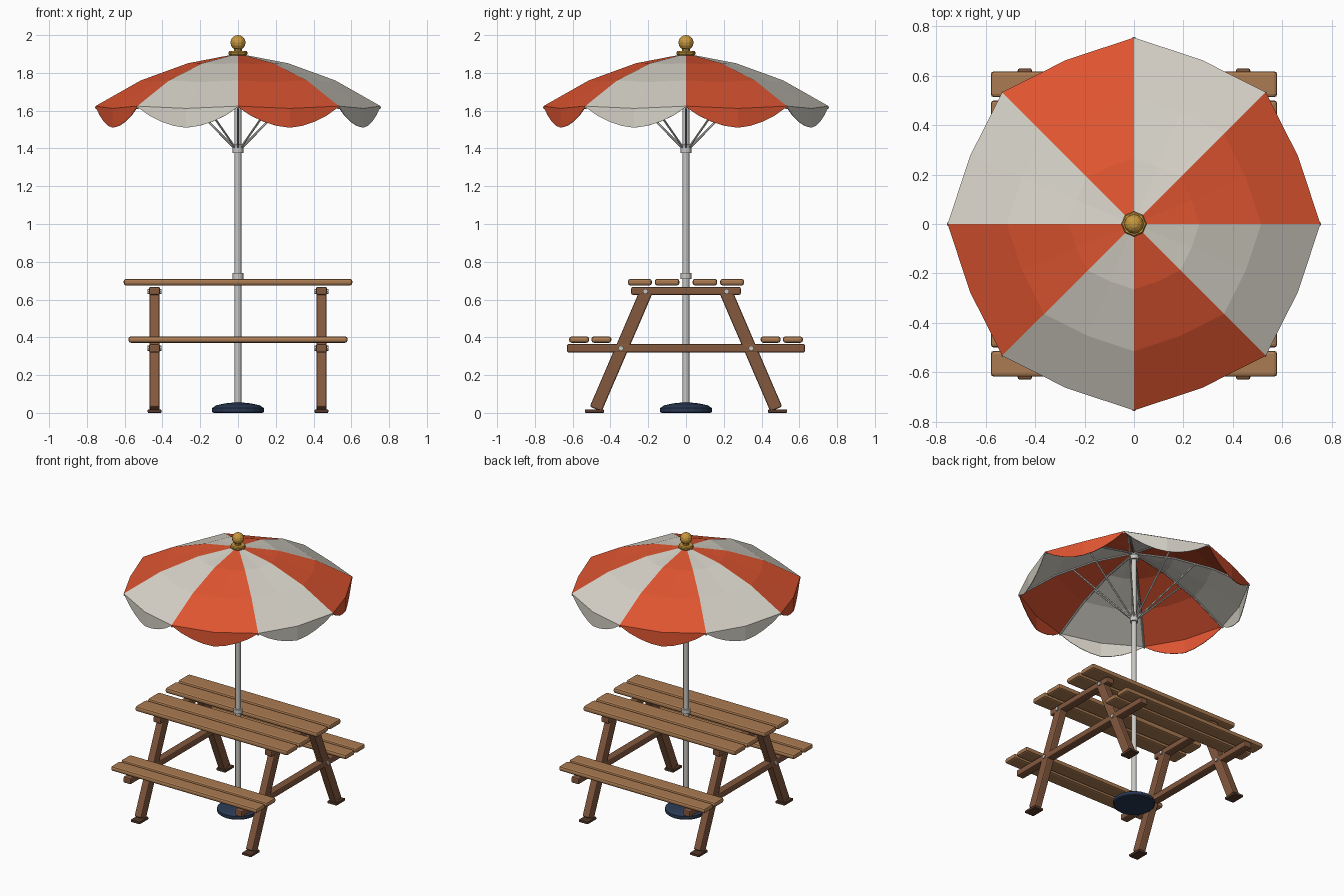
import bpy, bmesh, math
from mathutils import Vector

if "Cube" in bpy.data.objects:
    bpy.data.objects.remove(bpy.data.objects["Cube"])


def mat(name, r, g, b):
    m = bpy.data.materials.new(name)
    m.diffuse_color = (r, g, b, 1)
    m.use_nodes = True
    m.node_tree.nodes["Principled BSDF"].inputs["Base Color"].default_value = m.diffuse_color
    return m


BOARD = mat("light wood", 0.41, 0.20, 0.085)
FRAME = mat("brown wood", 0.23, 0.098, 0.048)
FOOT = mat("dark wood", 0.09, 0.04, 0.022)
METAL = mat("pale metal", 0.58, 0.57, 0.54)
NAVY = mat("navy", 0.022, 0.04, 0.085)
GOLD = mat("gold", 0.58, 0.31, 0.045)
RED = mat("red cloth", 0.73, 0.09, 0.03)
WHITE = mat("off white cloth", 0.68, 0.65, 0.58)


def finish(name, bm, *mats):
    me = bpy.data.meshes.new(name)
    bm.to_mesh(me)
    bm.free()
    ob = bpy.data.objects.new(name, me)
    bpy.context.collection.objects.link(ob)
    for m in mats:
        me.materials.append(m)
    return ob


def box(name, centre, size, m, bevel=0.008, tilt=0.0, segments=2):
    bm = bmesh.new()
    bmesh.ops.create_cube(bm, size=1)
    bmesh.ops.scale(bm, vec=size, verts=bm.verts)
    ob = finish(name, bm, m)
    ob.location = centre
    ob.rotation_euler.x = tilt
    mod = ob.modifiers.new("soft edges", 'BEVEL')
    mod.width, mod.segments = bevel, segments
    return ob


def rod(name, a, b, radius, m, sides=8):
    a, b = Vector(a), Vector(b)
    bm = bmesh.new()
    bmesh.ops.create_cone(bm, cap_ends=True, segments=sides, radius1=radius,
                          radius2=radius, depth=(b - a).length)
    for f in bm.faces:
        f.smooth = sides > 8 and len(f.verts) == 4
    ob = finish(name, bm, m)
    ob.location = (a + b) / 2
    ob.rotation_euler = (b - a).to_track_quat('Z', 'Y').to_euler()
    return ob


def lathe(name, profile, m, sides):
    bm = bmesh.new()
    rings = [[bm.verts.new((r * math.cos(math.tau * i / sides),
                            r * math.sin(math.tau * i / sides), z))
              for i in range(sides)] for r, z in profile]
    for lo, hi in zip(rings, rings[1:]):
        for i in range(sides):
            j = (i + 1) % sides
            bm.faces.new((lo[i], lo[j], hi[j], hi[i]))
    bm.faces.new(rings[0][::-1])
    bm.faces.new(rings[-1])
    return finish(name, bm, m)


# Table top and seat boards
for s in (-1, 1):
    for y, w in ((0.10, 0.13), (0.244, 0.126)):
        box("table_board", (0, s * y, 0.692), (1.21, w, 0.036), BOARD, 0.013)
    for y in (0.448, 0.566):
        box("seat_board", (0, s * y, 0.388), (1.16, 0.105, 0.034), BOARD, 0.013)

# Two end frames: splayed legs, feet, cross beams and bolts
for sx in (-1, 1):
    x = sx * 0.442
    box("top_beam", (x, 0, 0.646), (0.058, 0.58, 0.042), FRAME)
    box("seat_beam", (x, 0, 0.342), (0.058, 1.26, 0.044), FRAME)
    for s in (-1, 1):
        low, high = Vector((x, s * 0.478, 0.02)), Vector((x, s * 0.205, 0.655))
        d = high - low
        box("leg", (low + high) / 2, (0.054, 0.068, d.length), FRAME,
            tilt=math.atan2(-d.y, d.z))
        box("foot_pad", (x, s * 0.485, 0.009), (0.072, 0.10, 0.018), FOOT, 0.004)
        for y, z in ((0.215, 0.643), (0.345, 0.342)):
            rod("bolt", (x - 0.037, s * y, z), (x + 0.037, s * y, z),
                0.014, METAL)

# Base, pole and collars
lathe("base", [(0.13, 0), (0.137, 0.006), (0.137, 0.026), (0.115, 0.040),
               (0.07, 0.050), (0.03, 0.054)], NAVY, 20)
rod("pole", (0, 0, 0.04), (0, 0, 1.895), 0.018, METAL, 12)
for name, z0, z1, r in (("table_collar", 0.71, 0.74, 0.029),
                        ("strut_collar", 1.375, 1.42, 0.028),
                        ("rib_hub", 1.84, 1.87, 0.032)):
    rod(name, (0, 0, z0), (0, 0, z1), r, METAL, 12)

# Finial
lathe("finial_ring", [(0.046, 1.893), (0.051, 1.899), (0.051, 1.909),
                      (0.046, 1.915)], GOLD, 8)
rod("finial_neck", (0, 0, 1.91), (0, 0, 1.935), 0.02, GOLD)
bm = bmesh.new()
bmesh.ops.create_uvsphere(bm, u_segments=12, v_segments=8, radius=0.04)
finish("finial_ball", bm, GOLD).location.z = 1.96

# Canopy: eight panels, bulging a little between the ribs
PROFILE = [(0.0, 1.902), (0.265, 1.851), (0.515, 1.760), (0.755, 1.624)]
PANELS = 8


def canopy_point(r, z, half_step):
    a = math.pi * half_step / PANELS
    k = 0.952 if half_step % 2 else 1.0
    drop = 0.012 * r / 0.755 if half_step % 2 else 0
    return Vector((r * k * math.cos(a), r * k * math.sin(a), z - drop))


def thicken(ob):
    mod = ob.modifiers.new("cloth", 'SOLIDIFY')
    mod.thickness, mod.offset = 0.004, -1


bm = bmesh.new()
n = PANELS * 2
apex = bm.verts.new((0, 0, PROFILE[0][1]))
rings = [[bm.verts.new(canopy_point(r, z, i)) for i in range(n)]
         for r, z in PROFILE[1:]]
for i in range(n):
    j = (i + 1) % n
    faces = [bm.faces.new((apex, rings[0][i], rings[0][j]))]
    for a, b in zip(rings, rings[1:]):
        faces.append(bm.faces.new((a[i], b[i], b[j], a[j])))
    for f in faces:
        f.material_index = (i // 2) % 2
thicken(finish("canopy", bm, RED, WHITE))

# Scalloped valance hanging from the rim
bm = bmesh.new()
STEPS = 8
for p in range(PANELS):
    a, m, b = (canopy_point(*PROFILE[-1], p * 2 + i) for i in range(3))
    if p == PANELS - 1:
        b = canopy_point(*PROFILE[-1], 0)
    top, low = [], []
    for i in range(STEPS + 1):
        t = i / STEPS
        q = a.lerp(m, 2 * t) if t <= 0.5 else m.lerp(b, 2 * t - 1)
        hang = 0.004 + 0.098 * math.sin(math.pi * t) ** 0.85 if 0 < i < STEPS else 0.004
        top.append(bm.verts.new(q))
        low.append(bm.verts.new(q - Vector((0, 0, hang))))
    for i in range(STEPS):
        f = bm.faces.new((low[i], low[i + 1], top[i + 1], top[i]))
        f.material_index = p % 2
thicken(finish("valance", bm, RED, WHITE))

# Ribs under the seams and the struts that hold them
for p in range(PANELS):
    a = math.tau * p / PANELS
    c, s = math.cos(a), math.sin(a)
    pts = [(r * c, r * s, z - 0.012) for r, z in PROFILE]
    for u, v in zip(pts, pts[1:]):
        rod("rib", u, v, 0.006, METAL, 6)
    rod("strut", (0.022 * c, 0.022 * s, 1.405), (0.40 * c, 0.40 * s, 1.79),
        0.006, METAL, 6)
